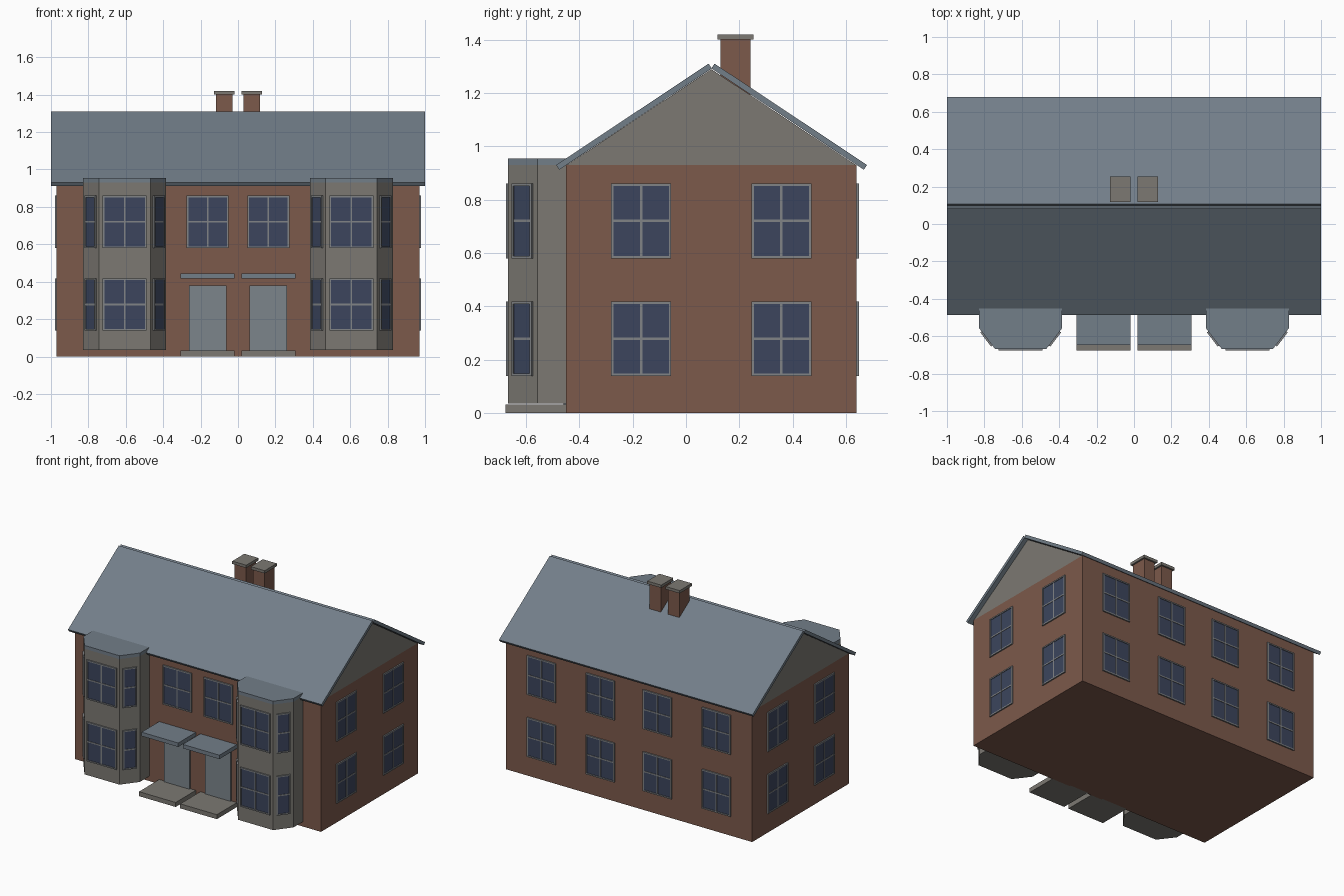
import bpy, bmesh, math
from mathutils import Matrix, Vector

if "Cube" in bpy.data.objects:
    bpy.data.objects.remove(bpy.data.objects["Cube"])


def material(name, rgb):
    m = bpy.data.materials.new(name)
    m.diffuse_color = (*rgb, 1)
    m.use_nodes = True
    m.node_tree.nodes["Principled BSDF"].inputs["Base Color"].default_value = m.diffuse_color
    return m


BRICK = material("brick", (0.20, 0.10, 0.07))
SLATE = material("slate", (0.17, 0.21, 0.25))
STONE = material("stone", (0.20, 0.19, 0.17))
GLASS = material("glass", (0.045, 0.06, 0.11))
DOOR = material("door_paint", (0.20, 0.235, 0.26))
FRAME = material("window_frame", (0.22, 0.23, 0.24))


def finish(name, bm, mats, matrix=Matrix()):
    bmesh.ops.recalc_face_normals(bm, faces=bm.faces)
    me = bpy.data.meshes.new(name)
    bm.to_mesh(me)
    bm.free()
    for m in mats:
        me.materials.append(m)
    ob = bpy.data.objects.new(name, me)
    ob.matrix_world = matrix
    bpy.context.collection.objects.link(ob)
    return ob


def add_box(bm, lo, hi, mat=0):
    lo, hi = Vector(lo), Vector(hi)
    mtx = Matrix.Translation((lo + hi) / 2) @ Matrix.Diagonal((*(hi - lo), 1))
    for v in bmesh.ops.create_cube(bm, size=1, matrix=mtx)["verts"]:
        for f in v.link_faces:
            f.material_index = mat


def box(name, lo, hi, mat):
    bm = bmesh.new()
    add_box(bm, lo, hi)
    return finish(name, bm, [mat])


def prism(name, pts, direction, mat):
    # extrude a closed outline along a vector
    bm = bmesh.new()
    face = bm.faces.new([bm.verts.new(p) for p in pts])
    r = bmesh.ops.extrude_face_region(bm, geom=[face])
    verts = [g for g in r["geom"] if isinstance(g, bmesh.types.BMVert)]
    bmesh.ops.translate(bm, vec=direction, verts=verts)
    return finish(name, bm, [mat])


def window(name, x, y, z, angle, w=0.225, h=0.28, columns=2):
    # local x across, local -y outward; angle turns it about z
    bm = bmesh.new()
    t, a, b = 0.009, w / 2, h / 2
    add_box(bm, (-a + t / 2, -0.004, -b + t / 2), (a - t / 2, 0.004, b - t / 2), 1)
    for s in (-1, 1):
        add_box(bm, (s * (a - t / 2) - t / 2, -0.009, -b), (s * (a - t / 2) + t / 2, 0.004, b))
        add_box(bm, (-a + t, -0.009, s * (b - t / 2) - t / 2), (a - t, 0.004, s * (b - t / 2) + t / 2))
    add_box(bm, (-a + t, -0.007, -t / 2), (a - t, 0.003, t / 2))
    if columns == 2:
        add_box(bm, (-t / 2, -0.0075, -b + t), (t / 2, 0.003, b - t))
    mtx = Matrix.Translation((x, y, z)) @ Matrix.Rotation(angle, 4, "Z")
    return finish(name, bm, [FRAME, GLASS], mtx)


# main walls and gable
box("walls", (-0.97, -0.45, 0), (0.97, 0.64, 0.93), BRICK)
prism("gable", [(-0.97, -0.447, 0.93), (-0.97, 0.637, 0.93), (-0.97, 0.095, 1.289)],
      (1.94, 0, 0), STONE)

# two roof slopes meeting at the ridge
for side, s in (("front", -1), ("back", 1)):
    pts = [(-1, 0.096 + s * dy, z) for dy, z in
           ((0.583, 0.930), (0.571, 0.912), (-0.001, 1.292), (0.011, 1.310))]
    prism("roof_" + side, pts, (2, 0, 0), SLATE)

FLOORS = (("lower", 0.278), ("upper", 0.72))

for side, s in (("left", -1), ("right", 1)):
    # bay with splayed sides and flat slate top
    cx = s * 0.606
    plan = [(-0.222, -0.44), (-0.222, -0.557), (-0.138, -0.667),
            (0.138, -0.667), (0.222, -0.557), (0.222, -0.44)]
    prism(f"bay_{side}", [(cx + x, y, 0.035) for x, y in plan], (0, 0, 0.895), STONE)
    prism(f"bay_roof_{side}", [(cx + x, y, 0.93) for x, y in plan], (0, 0, 0.024), SLATE)

    # door, step and canopy
    lo, hi = sorted((s * 0.018, s * 0.307))
    dx = s * 0.162
    box(f"door_{side}", (dx - 0.101, -0.46, 0.03), (dx + 0.101, -0.44, 0.38), DOOR)
    box(f"step_{side}", (lo, -0.677, 0), (hi, -0.44, 0.032), STONE)
    box(f"canopy_{side}", (lo, -0.648, 0.417), (hi, -0.44, 0.445), SLATE)

    # chimney and cap
    cc = s * 0.073
    box(f"chimney_{side}", (cc - 0.044, 0.13, 1.15), (cc + 0.044, 0.242, 1.40), BRICK)
    box(f"chimney_cap_{side}", (cc - 0.055, 0.118, 1.40), (cc + 0.055, 0.254, 1.42), STONE)

    # windows
    window(f"window_over_door_{side}", s * 0.162, -0.45, 0.72, 0)
    for floor, z in FLOORS:
        window(f"bay_window_{side}_{floor}", cx, -0.667, z, 0, w=0.235)
        for k in (-1, 1):
            window(f"bay_side_window_{side}_{floor}", cx + k * 0.18, -0.612, z,
                   k * math.atan2(0.110, 0.084), w=0.095, columns=1)
        for y in (-0.168, 0.358):
            window(f"side_window_{side}_{floor}", s * 0.97, y, z, s * math.pi / 2)
        for x in (0.225, 0.69):
            window(f"back_window_{side}_{floor}", s * x, 0.64, z, math.pi)
